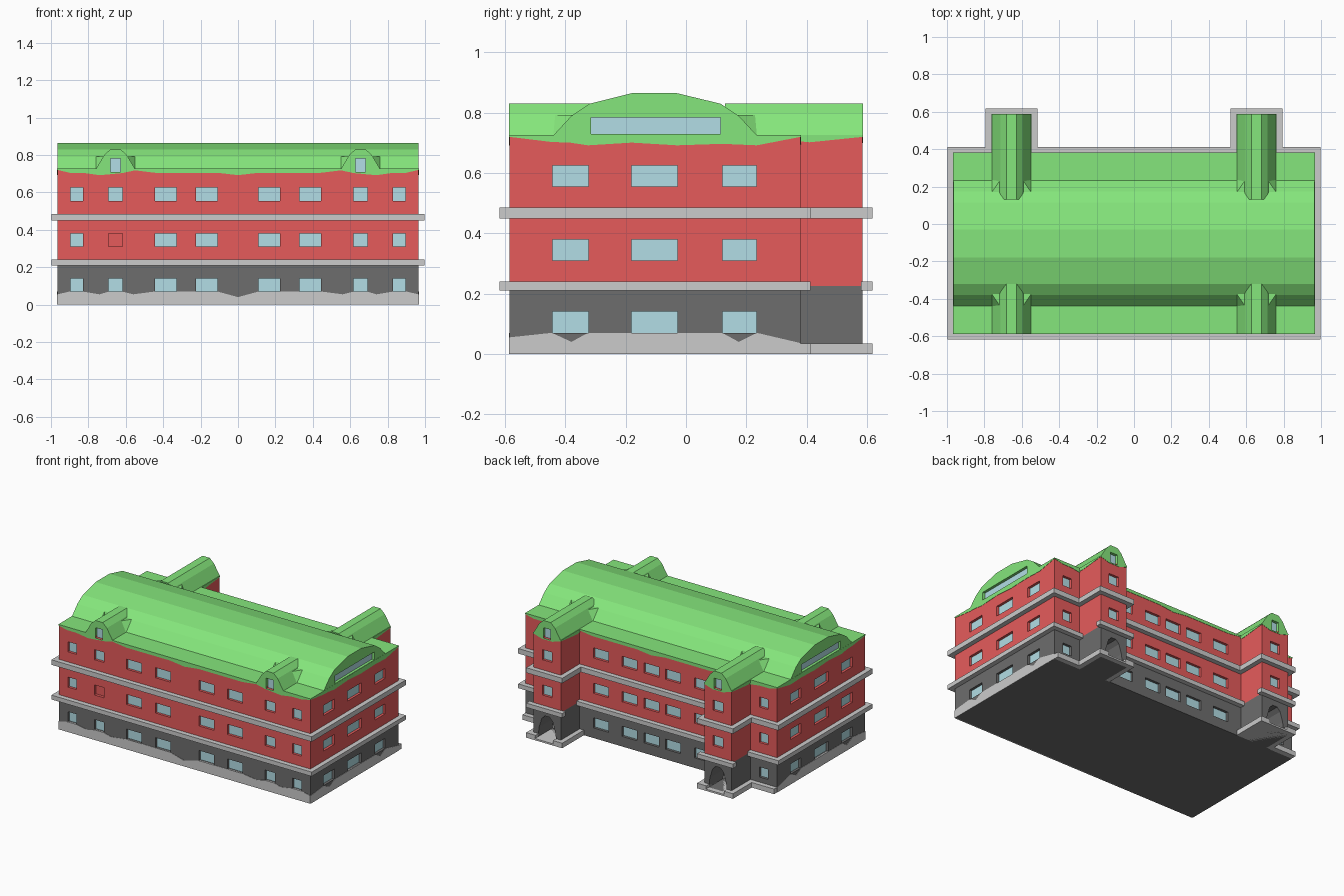
import bpy, bmesh

if "Cube" in bpy.data.objects:
    bpy.data.objects.remove(bpy.data.objects["Cube"])

def material(name, rgb):
    m = bpy.data.materials.new(name)
    m.diffuse_color = (*rgb, 1)
    m.use_nodes = True
    m.node_tree.nodes["Principled BSDF"].inputs["Base Color"].default_value = m.diffuse_color
    return m

RED = material("red_wall", (0.79, 0.105, 0.105))
GREEN = material("green_roof", (0.235, 0.79, 0.2))
DARK = material("dark_wall", (0.155, 0.155, 0.155))
GLASS = material("pale_glass", (0.45, 0.73, 0.79))

EX, FY, BY, WY = 0.965, -0.585, 0.38, 0.585     # wall extents
WX, WH = 0.655, 0.105                           # wing centre and half width

def finish(name, bm, mat=None):
    bmesh.ops.recalc_face_normals(bm, faces=bm.faces[:])
    me = bpy.data.meshes.new(name)
    bm.to_mesh(me)
    bm.free()
    ob = bpy.data.objects.new(name, me)
    bpy.context.collection.objects.link(ob)
    if mat:
        me.materials.append(mat)
    return ob

def add_prism(bm, pts, axis, a, b):
    def put(p, t):
        return {'x': (t, p[0], p[1]), 'y': (p[0], t, p[1]), 'z': (p[0], p[1], t)}[axis]
    A = [bm.verts.new(put(p, a)) for p in pts]
    B = [bm.verts.new(put(p, b)) for p in pts]
    n = len(pts)
    bm.faces.new(A)
    bm.faces.new(B[::-1])
    for i in range(n):
        bm.faces.new((A[i], A[(i + 1) % n], B[(i + 1) % n], B[i]))

def prism(name, pts, axis, a, b, mat=None):
    bm = bmesh.new()
    add_prism(bm, pts, axis, a, b)
    return finish(name, bm, mat)

def boxes(name, items, mat=None):
    bm = bmesh.new()
    for x0, x1, y0, y1, z0, z1 in items:
        add_prism(bm, [(x0, y0), (x1, y0), (x1, y1), (x0, y1)], 'z', z0, z1)
    return finish(name, bm, mat)

def cut(ob, cutter):
    mod = ob.modifiers.new("openings", 'BOOLEAN')
    mod.operation = 'DIFFERENCE'
    mod.solver = 'EXACT'
    mod.object = cutter
    cutter.hide_render = True
    dg = bpy.context.evaluated_depsgraph_get()
    me = bpy.data.meshes.new_from_object(ob.evaluated_get(dg))
    ob.modifiers.clear()
    ob.data = me

def outline(o):
    pts = [(-EX - o, FY - o), (EX + o, FY - o), (EX + o, BY + o)]
    for c in (WX, -WX):
        r, l = c + WH + o, c - WH - o
        pts += [(r, BY + o), (r, WY + o), (l, WY + o), (l, BY + o)]
    return pts + [(-EX - o, BY + o)]

def ring(name, outer, inner, z0, z1):
    bm = bmesh.new()
    n = len(outer)
    L = [[bm.verts.new((*p, z)) for p in loop]
         for loop, z in ((outer, z0), (outer, z1), (inner, z1), (inner, z0))]
    for k in range(4):
        P, Q = L[k], L[(k + 1) % 4]
        for i in range(n):
            j = (i + 1) % n
            bm.faces.new((P[i], P[j], Q[j], Q[i]))
    return finish(name, bm)

# Windows: each makes a cutter box and a recessed pane
holes, panes = [], []
def window(axis, plane, c, w, z0, z1, glass=True):
    s = 1 if plane > 0 else -1
    def slab(d0, d1):
        lo, hi = sorted((plane - s * d0, plane - s * d1))
        u = (c - w / 2, c + w / 2)
        return (lo, hi, *u, z0, z1) if axis == 'x' else (*u, lo, hi, z0, z1)
    holes.append(slab(-0.02, 0.02))
    if glass:
        panes.append(slab(0.0175, 0.022))

for k, z in enumerate((0.07, 0.31, 0.555)):
    window('y', BY, 0, 0.115, z, z + 0.07)
    for s in (-1, 1):
        for c, w in ((0.862, 0.068), (0.387, 0.115), (0.167, 0.115)):
            window('y', FY, s * c, w, z, z + 0.07)
            window('y', BY, s * c, w, z, z + 0.07)
        window('y', FY, s * WX, 0.075, z, z + 0.07, not (k == 1 and s < 0))
        if k:
            window('y', WY, s * WX, 0.075, z, z + 0.07)
        for c, w in ((-0.383, 0.12), (-0.104, 0.152), (0.177, 0.113)):
            window('x', s * EX, c, w, z, z + 0.07)
for s in (-1, 1):
    window('y', FY, s * WX, 0.055, 0.708, 0.78)
    window('y', WY, s * WX, 0.055, 0.708, 0.78)
    window('x', s * EX, -0.1, 0.43, 0.73, 0.785)

window_cutter = boxes("window_cutter", holes)
boxes("window_panes", panes, GLASS)

# Flared porch openings under the wings
bm = bmesh.new()
for s in (-1, 1):
    arch = [(-.07, .012), (.07, .012), (.062, .08), (.042, .145), (.018, .17),
            (-.018, .17), (-.042, .145), (-.062, .08)]
    add_prism(bm, [(s * WX + x, z) for x, z in arch], 'y', 0.43, 0.66)
porch_cutter = finish("porch_cutter", bm)

# Walls
ground = prism("ground_floor_walls", outline(0), 'z', 0, 0.225, DARK)
upper = prism("upper_floor_walls", outline(0), 'z', 0.225, 0.722, RED)
cut(ground, window_cutter)
cut(ground, porch_cutter)
cut(upper, window_cutter)

# Ledges between the floors
ring("upper_ledge", outline(0.033), outline(-0.005), 0.45, 0.485)
def rect(o):
    return [(-EX - o, FY - o), (EX + o, FY - o), (EX + o, BY + o), (-EX - o, BY + o)]
ring("lower_ledge", rect(0.033), rect(-0.005), 0.21, 0.24)
for s in (-1, 1):
    c = s * WX
    boxes("wing_ledge", [(c - .138, c + .138, WY - .004, WY + .033, .21, .24)])
    platform = boxes("porch_platform", [(c - .138, c + .138, BY, WY + .033, 0, .035)])
    cut(platform, porch_cutter)
    x0, x1 = sorted((s * (WX + .138), s * EX))
    boxes("back_plinth", [(x0, x1, BY - .004, BY + .033, 0, .035)])

# Zigzag grey base and green eaves bands, slightly proud of the walls
def band(name, pts, base, axis, plane, mat=None, skin=0.002):
    s = 1 if plane > 0 else -1
    prof = pts + [(pts[-1][0], base), (pts[0][0], base)]
    return prism(name, prof, axis, plane + s * skin, plane - s * 0.006, mat)

def mirrored(half):
    return half + [(-x, z) for x, z in half[::-1] if x != 0]

base_long = mirrored([(-EX, .055), (-.9, .07), (-.83, .07), (-.74, .055), (-.69, .07), (-.62, .07),
                      (-.56, .055), (-.445, .07), (-.11, .07), (0, .04)])
eave_long = mirrored([(-EX, .72), (-.9, .705), (-.83, .705), (-.74, .692), (-.62, .703),
                      (-.55, .718), (-.445, .705), (-.11, .705), (0, .692)])
base_side = [(FY, .055), (-.445, .07), (-.38, .04), (-.325, .07), (.12, .07), (.175, .04),
             (.235, .07), (BY, .036)]
eave_side = [(FY, .72), (-.445, .703), (-.385, .701), (-.325, .692), (-.18, .701), (-.03, .692),
             (.12, .697), (.235, .692), (BY, .72)]
greens = []
band("base_band_front", base_long, 0, 'y', FY)
for y in (FY, BY):
    greens.append(band("eave_band_long", eave_long, .7265, 'y', y, GREEN))
for s in (-1, 1):
    band("base_band_side", base_side, 0, 'x', s * EX)
    greens.append(band("eave_band_side", eave_side, .7265, 'x', s * EX, GREEN))
    wing = [(-WH, .72), (-.04, .7), (.04, .7), (WH, .72)]
    greens.append(band("eave_band_wing", [(s * WX + x, z) for x, z in wing], .7265, 'y', WY, GREEN))
    for e in (-1, 1):
        x = s * WX + e * WH
        prism("eave_band_wing_side", [(BY, .705), (.41, .702), (WY, .72), (WY, .7265), (BY, .7265)],
              'x', x + e * .002, x - e * .006, GREEN)

# Roof: flat deck, faceted barrel vault, dormers
greens.append(prism("roof_deck", outline(0.002), 'z', 0.72, 0.727, GREEN))
vault = [(-.44, .725), (-.38, .79), (-.32, .83), (-.18, .865), (-.03, .865), (.115, .83),
         (.175, .79), (.235, .725)]
greens.append(prism("barrel_roof", vault, 'x', -EX - .001, EX + .001, GREEN))
dormer = [(-.1055, .724), (-.06, .8), (-.028, .83), (.028, .83), (.06, .8), (.1055, .724)]
for s in (-1, 1):
    prof = [(s * WX + x, z) for x, z in dormer]
    greens.append(prism("front_dormer", prof, 'y', FY - .002, -.315, GREEN))
    greens.append(prism("wing_roof", prof, 'y', .13, WY + .002, GREEN))
    # Slanted valley pieces where each dormer meets the vault
    for y0, y1 in ((-.44, -.375), (.235, .17)):
        bm = bmesh.new()
        for e in (-1, 1):
            for x, y, z in ((.105, y0, .725), (.06, y0, .793), (.105, y1, .793)):
                bm.verts.new((s * WX + e * x, y, z))
        bmesh.ops.convex_hull(bm, input=bm.verts[:])
        bmesh.ops.dissolve_limit(bm, angle_limit=0.01, verts=bm.verts[:], edges=bm.edges[:])
        finish("dormer_valley", bm, GREEN)
for g in greens:
    cut(g, window_cutter)

# Remove the helpers
for c in (window_cutter, porch_cutter):
    bpy.data.objects.remove(c)
